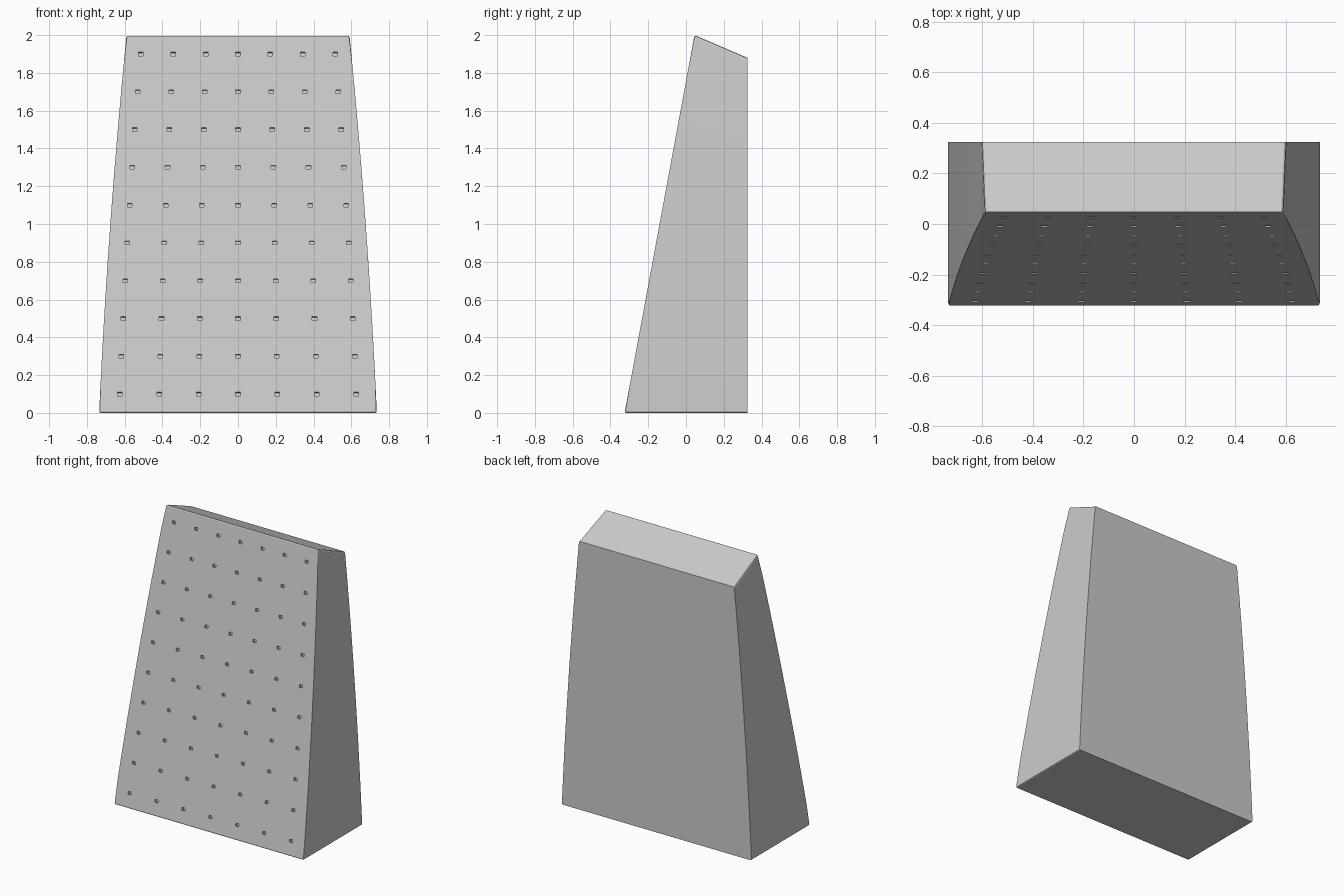
import bpy, bmesh, math
from mathutils import Matrix

if "Cube" in bpy.data.objects:
    bpy.data.objects.remove(bpy.data.objects["Cube"])

FRONT_Y, TOP_Y, BACK_Y = -0.325, 0.045, 0.325
TOP_Z, BACK_Z, ROWS = 2.0, 1.88, 12


def half_width(z):
    return 0.735 - 0.0455 * z - 0.0135 * z * z


def front_y(z):
    return FRONT_Y + (TOP_Y - FRONT_Y) * z / TOP_Z


def make_object(name, bm):
    bmesh.ops.recalc_face_normals(bm, faces=bm.faces)
    mesh = bpy.data.meshes.new(name)
    bm.to_mesh(mesh)
    bm.free()
    obj = bpy.data.objects.new(name, mesh)
    bpy.context.collection.objects.link(obj)
    return obj


# Leaning wall body: curved-taper outline, front loop joined to back loop
bm = bmesh.new()


def outline(height, y_func):
    zs = [height * i / ROWS for i in range(ROWS + 1)]
    pts = [(half_width(z), z) for z in zs] + [(-half_width(z), z) for z in reversed(zs)]
    return [bm.verts.new((x, y_func(z), z)) for x, z in pts]


front = outline(TOP_Z, front_y)
back = outline(BACK_Z, lambda z: BACK_Y)
n = len(front)
face = bm.faces.new(front)
bm.faces.new(back[::-1])
for i in range(n):
    j = (i + 1) % n
    bm.faces.new((front[i], back[i], back[j], front[j]))

# Soften the front rim and the four corners running front to back
soft = set(face.edges)
for i in (0, ROWS, ROWS + 1, n - 1):
    soft.add(bm.edges.get((front[i], back[i])))
bmesh.ops.bevel(bm, geom=list(soft), offset=0.01, offset_type='OFFSET',
                segments=2, profile=0.5, affect='EDGES', clamp_overlap=True)
wall = make_object("climbing_wall", bm)

# Grid of small square bolt holes, spread with the wall width
bm = bmesh.new()
tilt = Matrix.Rotation(-math.atan2(TOP_Y - FRONT_Y, TOP_Z), 4, 'X')
for row in range(10):
    z = 0.1 + 0.2 * row
    for col in range(-3, 4):
        x = col * half_width(z) * 2 / 7
        place = Matrix.Translation((x, front_y(z), z)) @ tilt
        bmesh.ops.create_cube(bm, size=1,
                              matrix=place @ Matrix.Diagonal((0.024, 0.04, 0.02, 1)))
cutter = make_object("hole_cutter", bm)
cutter.hide_render = True
cutter.hide_set(True)

cut = wall.modifiers.new("bolt_holes", 'BOOLEAN')
cut.operation = 'DIFFERENCE'
cut.solver = 'EXACT'
cut.object = cutter

# Smooth the curved sides while keeping hard edges
bpy.context.view_layer.objects.active = wall
wall.select_set(True)
bpy.ops.object.modifier_apply(modifier=cut.name)
bpy.ops.object.shade_smooth_by_angle(angle=math.radians(20))
bpy.data.objects.remove(cutter)
